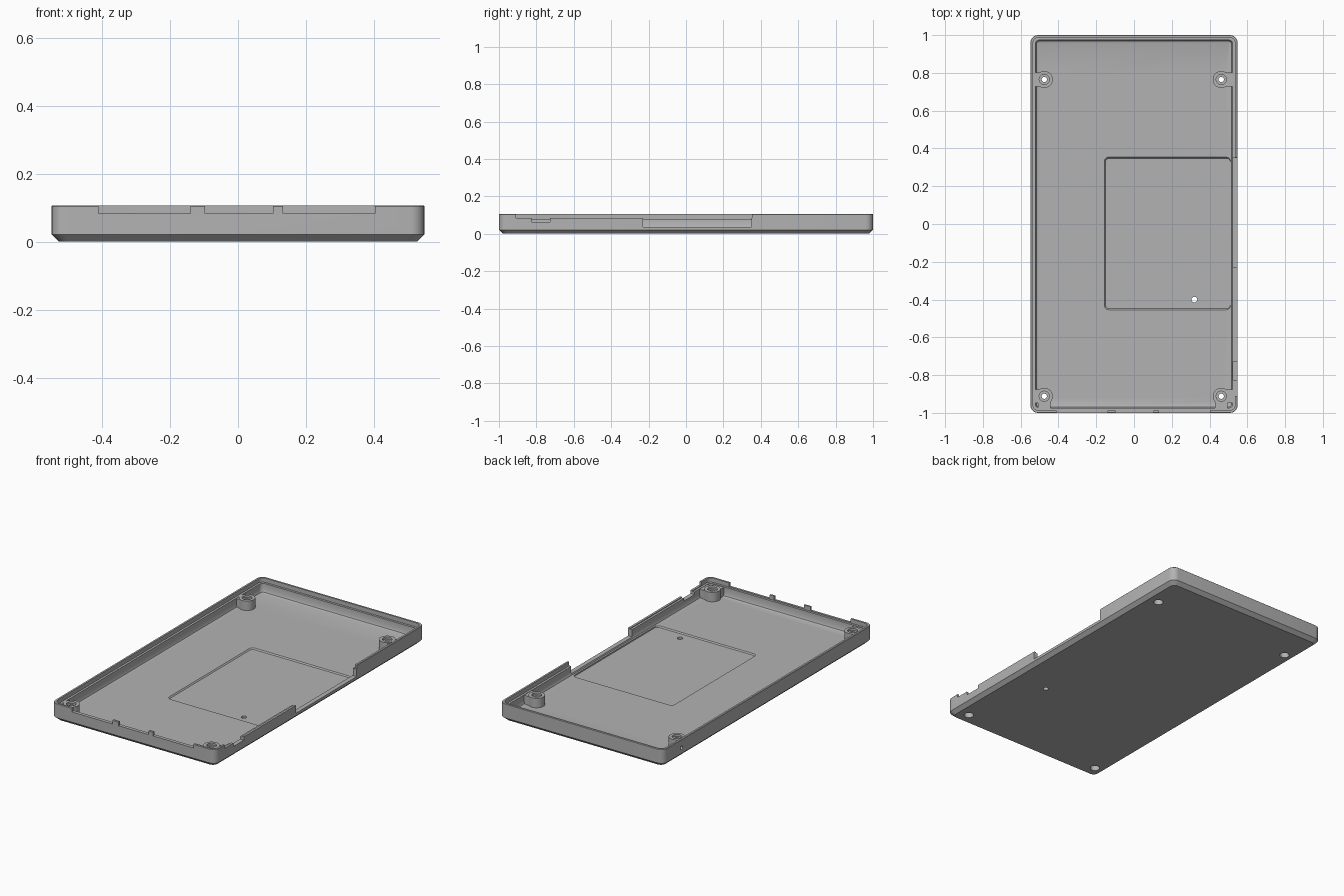
import bpy, bmesh, math
from mathutils import Matrix

if "Cube" in bpy.data.objects:
    bpy.data.objects.remove(bpy.data.objects["Cube"], do_unlink=True)

HX, HY, TOP = 0.548, 1.0, 0.106
LEDGE, FLOOR = 0.08, 0.025

grey = bpy.data.materials.new("plain_grey")
grey.use_nodes = True
grey.diffuse_color = (0.45, 0.45, 0.45, 1)
grey.node_tree.nodes["Principled BSDF"].inputs["Base Color"].default_value = (0.45, 0.45, 0.45, 1)


def finish(name, bm):
    bmesh.ops.recalc_face_normals(bm, faces=bm.faces)
    mesh = bpy.data.meshes.new(name)
    bm.to_mesh(mesh)
    bm.free()
    mesh.materials.append(grey)
    obj = bpy.data.objects.new(name, mesh)
    bpy.context.collection.objects.link(obj)
    return obj


def rounded_ring(x0, x1, y0, y1, r, steps=6):
    """Outline of a rectangle with rounded corners."""
    corners = [(x1 - r, y1 - r), (x0 + r, y1 - r), (x0 + r, y0 + r), (x1 - r, y0 + r)]
    pts = []
    for i, (cx, cy) in enumerate(corners):
        for s in range(steps + 1):
            a = math.pi / 2 * (i + s / steps)
            pts.append((cx + r * math.cos(a), cy + r * math.sin(a)))
    return pts


def loft(name, rings):
    """Skin a stack of (outline, z) rings and cap both ends."""
    bm = bmesh.new()
    loops = [[bm.verts.new((x, y, z)) for x, y in pts] for pts, z in rings]
    n = len(loops[0])
    for a, b in zip(loops, loops[1:]):
        for i in range(n):
            j = (i + 1) % n
            bm.faces.new((a[i], a[j], b[j], b[i]))
    bm.faces.new(loops[0])
    bm.faces.new(loops[-1])
    return finish(name, bm)


def block(name, x0, x1, y0, y1, z0, z1, r=0.004):
    ring = rounded_ring(x0, x1, y0, y1, r, 3)
    return loft(name, [(ring, z0), (ring, z1)])


def cylinder(name, x, y, z0, z1, r, sides=32):
    bm = bmesh.new()
    bmesh.ops.create_cone(bm, cap_ends=True, segments=sides, radius1=r, radius2=r,
                          depth=z1 - z0, matrix=Matrix.Translation((x, y, (z0 + z1) / 2)))
    return finish(name, bm)


def combine(target, tool, operation="DIFFERENCE"):
    """Apply a boolean with a helper, then discard the helper."""
    tool.hide_render = True
    mod = target.modifiers.new(tool.name, "BOOLEAN")
    mod.operation, mod.solver, mod.object = operation, "EXACT", tool
    bpy.context.view_layer.objects.active = target
    bpy.ops.object.modifier_apply(modifier=mod.name)
    bpy.data.objects.remove(tool, do_unlink=True)


# Tray shell: chamfered base, thin lip, inner ledge, walls and floor
def inset(d, r):
    return rounded_ring(-HX + d, HX - d, -HY + d, HY - d, r)


tray = loft("tray_shell", [
    (inset(0.022, 0.03), 0), (inset(0, 0.04), 0.021), (inset(0, 0.04), TOP - 0.002),
    (inset(0.002, 0.038), TOP), (inset(0.013, 0.03), TOP), (inset(0.013, 0.03), LEDGE),
    (inset(0.026, 0.022), LEDGE), (inset(0.026, 0.022), 0.04),
    (inset(0.031, 0.018), 0.029), (inset(0.04, 0.012), FLOOR)])

# Screw bosses with small pads tying them to the walls
bosses = [(x, y) for x in (-0.475, 0.462) for y in (0.765, -0.912)]
for x, y in bosses:
    side = math.copysign(HX - 0.02, x)
    combine(tray, block("boss_pad", min(x, side), max(x, side), y - 0.036, y + 0.036,
                        0.014, 0.078), "UNION")
    if y < 0:
        combine(tray, block("corner_pad", x - 0.034, x + 0.034, -HY + 0.02, y,
                            0.015, 0.077), "UNION")
    combine(tray, cylinder("screw_boss", x, y, 0.012, 0.082, 0.045), "UNION")

# Shallow pocket in the floor with sloped edges
P = (-0.158, 0.51, -0.455, 0.355)
combine(tray, loft("floor_pocket", [
    (rounded_ring(P[0] + 0.007, P[1], P[2] + 0.007, P[3] - 0.007, 0.02), 0.018),
    (rounded_ring(P[0], P[1] + 0.001, P[2], P[3], 0.024), FLOOR + 0.001)]))

# Screw holes: recessed top, through hole and counterbore below
for x, y in bosses:
    combine(tray, cylinder("boss_recess", x, y, 0.07, 0.2, 0.027))
    combine(tray, cylinder("counterbore", x, y, -0.1, 0.03, 0.027))
    combine(tray, cylinder("screw_hole", x, y, -0.1, 0.2, 0.014))
combine(tray, cylinder("floor_hole", 0.32, -0.4, -0.1, 0.2, 0.015))

# Openings in the front wall, leaving two thin tabs
for x0, x1 in ((-0.41, -0.14), (-0.097, 0.103), (0.132, 0.403)):
    combine(tray, block("front_opening", x0, x1, -HY - 0.05, -HY + 0.02, 0.083, 0.2))

# Stepped openings in the right-hand wall
for y0, y1, z in ((-0.91, 0.353, 0.085), (-0.827, -0.727, 0.064), (-0.23, 0.35, 0.037)):
    combine(tray, block("side_opening", 0.508, HX + 0.05, y0, y1, z, 0.2))

# Small round hole through the opposite wall
hole = cylinder("wall_hole", 0, 0, -0.03, 0.03, 0.011, 20)
hole.data.transform(Matrix.Translation((-HX, 0.825, 0.056)) @ Matrix.Rotation(math.pi / 2, 4, "Y"))
combine(tray, hole)

# Smooth round surfaces, keep hard edges crisp
bpy.ops.object.select_all(action="DESELECT")
tray.select_set(True)
bpy.context.view_layer.objects.active = tray
bpy.ops.object.shade_smooth_by_angle(angle=math.radians(28))
